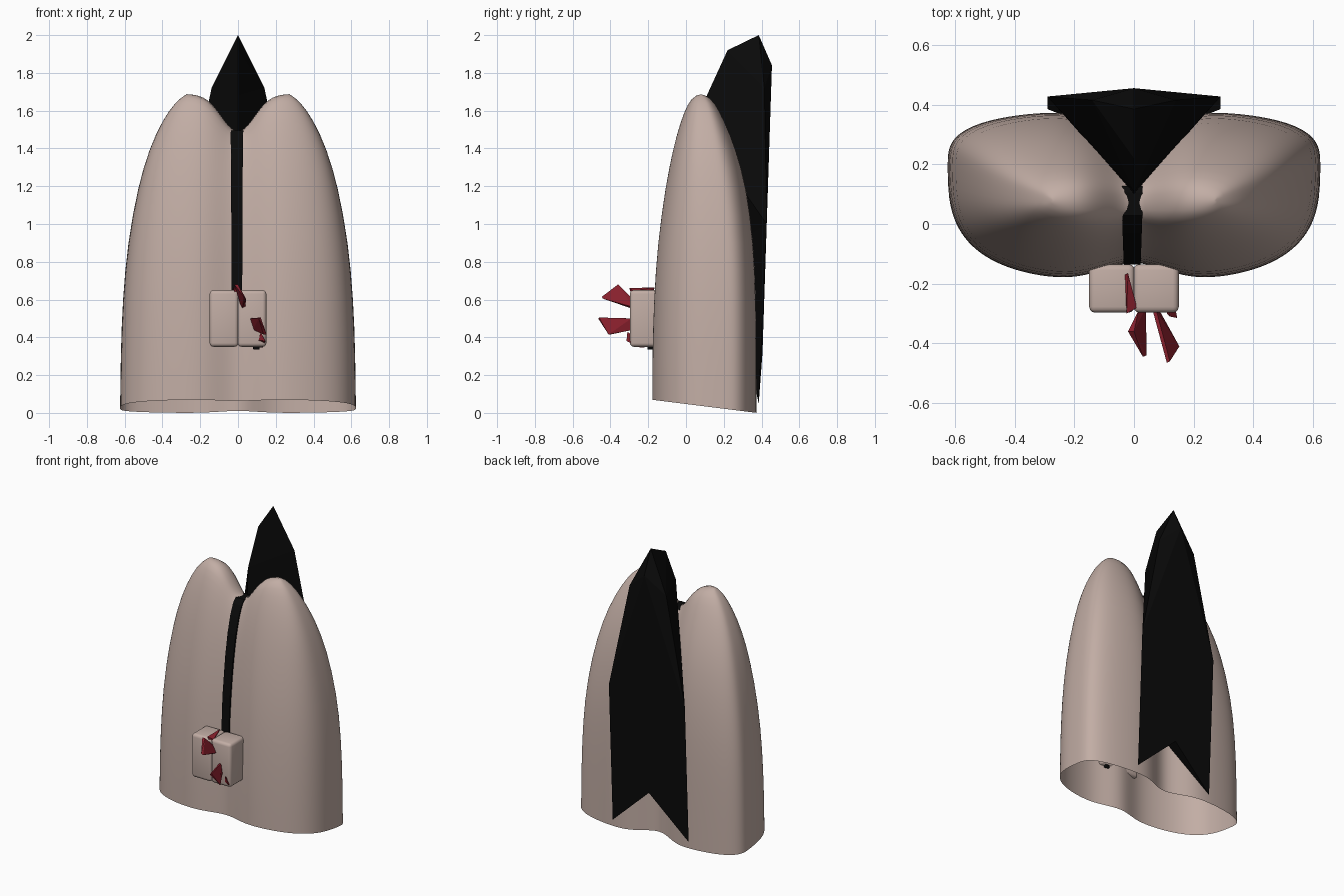
import bpy, bmesh, math
from mathutils import Vector

if "Cube" in bpy.data.objects:
    bpy.data.objects.remove(bpy.data.objects["Cube"], do_unlink=True)


def material(name, rgb):
    m = bpy.data.materials.new(name)
    m.use_nodes = True
    m.diffuse_color = (*rgb, 1)
    m.node_tree.nodes["Principled BSDF"].inputs["Base Color"].default_value = (*rgb, 1)
    return m


PALE = material("dusty beige", (0.54, 0.42, 0.375))
BLACK = material("black", (0.003, 0.003, 0.003))
RED = material("dark red", (0.26, 0.015, 0.027))


def add_object(name, bm, mat, smooth=False):
    bmesh.ops.recalc_face_normals(bm, faces=bm.faces)
    mesh = bpy.data.meshes.new(name)
    bm.to_mesh(mesh)
    bm.free()
    mesh.materials.append(mat)
    ob = bpy.data.objects.new(name, mesh)
    bpy.context.collection.objects.link(ob)
    for p in mesh.polygons:
        p.use_smooth = smooth
    return ob


def build(name, verts, faces, mat):
    bm = bmesh.new()
    vs = [bm.verts.new(v) for v in verts]
    for f in faces:
        bm.faces.new([vs[i] for i in f])
    return add_object(name, bm, mat)


def hull(name, points, mat):
    bm = bmesh.new()
    for p in points:
        bm.verts.new(p)
    bmesh.ops.convex_hull(bm, input=bm.verts)
    return add_object(name, bm, mat)


# Body levels: height, half width, front y, back y, y of the widest point
LEVELS = [
    (0.0, 0.625, -0.19, 0.38, 0.2),
    (0.3, 0.622, -0.19, 0.38, 0.2),
    (0.6, 0.612, -0.182, 0.378, 0.2),
    (0.9, 0.585, -0.162, 0.367, 0.19),
    (1.2, 0.53, -0.12, 0.33, 0.16),
    (1.4, 0.47, -0.08, 0.275, 0.13),
    (1.55, 0.40, -0.04, 0.215, 0.11),
    (1.65, 0.33, 0.0, 0.165, 0.09),
    (1.69, 0.27, 0.035, 0.12, 0.08),
]
TOP = LEVELS[-1][0]


def body_point(level, a):
    """Two-lobed section, pinched in the middle and sagging between the peaks."""
    z, half, front, back, mid = level
    c = math.cos(a)
    x = half * c
    bulge = max(0, 1 - abs(c) ** 3) ** (1 / 3)
    pinch = math.exp(-(x / 0.14) ** 2)
    if math.sin(a) < 0:
        y = mid - (mid - front) * bulge * (1 - 0.16 * pinch)
    else:
        y = mid + (back - mid) * bulge * (1 - 0.5 * pinch)
    z -= 0.2 * math.exp(-(x / 0.12) ** 2) * (z / TOP) ** 3
    if level is LEVELS[0]:
        z = 0.047 - 0.125 * y       # slanted open hem
    return Vector((x, y, max(z, 0)))


# Hollow body, open underneath, closed along the double crown
N = 72
bm = bmesh.new()
rings = [[bm.verts.new(body_point(l, 2 * math.pi * i / N)) for i in range(N)]
         for l in LEVELS]
for low, high in zip(rings, rings[1:]):
    for i in range(N):
        j = (i + 1) % N
        bm.faces.new((low[i], low[j], high[j], high[i]))
crown = rings[-1]
for i in range(N // 2):
    quad = [crown[i], crown[i + 1], crown[(N - i - 1) % N], crown[(N - i) % N]]
    bm.faces.new(list(dict.fromkeys(quad)))
body = add_object("body_shell", bm, PALE, smooth=True)
sub = body.modifiers.new("smooth_surface", 'SUBSURF')
sub.levels = sub.render_levels = 1

# Dark band running down the front groove from the valley
path = [body_point(l, -math.pi / 2) for l in LEVELS[2:]]
path.append(Vector((0, 0.12, path[-1].z)))
bm = bmesh.new()
sections = []
for i, p in enumerate(path):
    w = 0.028 + 0.008 * i / len(path)
    fwd = Vector((0, -0.014, 0.006 if i > 5 else 0))
    sections.append([bm.verts.new(p + fwd * k + Vector((s * w - 0.006, 0, 0)))
                     for s, k in ((-1, 1), (1, 1), (1, -0.5), (-1, -0.5))])
for a, b in zip(sections, sections[1:]):
    for i in range(4):
        j = (i + 1) % 4
        bm.faces.new((a[i], a[j], b[j], b[i]))
bm.faces.new(sections[0])
bm.faces.new(sections[-1])
add_object("front_band", bm, BLACK)

# Pointed back blade: arched rear panel with a keel filling the rear groove
centre = [(0, 0.385, 2.0), (0, 0.455, 1.84), (0, 0.405, 0.32),            # apex, ridge, notch
          (0, 0.22, 1.92), (0, 0.11, 1.68), (0, 0.1, 1.47),               # upper keel
          (0, 0.27, 0.9), (0, 0.32, 0.34)]                                # lower keel
side = [(0.14, 0.415, 1.72), (0.29, 0.427, 1.0), (0.29, 0.385, 0.05)]
verts = centre + side + [(-x, y, z) for x, y, z in side]
faces = []
for s in (8, 11):
    p, q, r = s, s + 1, s + 2
    faces += [(0, p, 1), (1, p, q), (1, q, r, 2), (0, 3, p), (3, 4, p),
              (4, 5, q, p), (5, 6, q), (6, 7, r, q), (7, 2, r)]
build("back_blade", verts, faces, BLACK)


# Pair of rounded blocks on the front
def rounded_box(name, lo, hi, radius, mat):
    bm = bmesh.new()
    bmesh.ops.create_cube(bm, size=1)
    for v in bm.verts:
        v.co = [l + (c + 0.5) * (h - l) for c, l, h in zip(v.co, lo, hi)]
    bmesh.ops.bevel(bm, geom=list(bm.edges), offset=radius, segments=3,
                    profile=0.5, affect='EDGES')
    return add_object(name, bm, mat, smooth=True)


rounded_box("right_block", (-0.15, -0.297, 0.35), (0.002, -0.135, 0.65), 0.02, PALE)
rounded_box("left_block", (-0.002, -0.297, 0.35), (0.15, -0.135, 0.65), 0.02, PALE)

# Red ribbon tails flaring out of the blocks
hull("upper_ribbon", [(0.02, -0.28, 0.55), (0.04, -0.28, 0.56), (0.015, -0.29, 0.61),
                      (0.03, -0.445, 0.615), (0.042, -0.44, 0.605),
                      (-0.02, -0.36, 0.68), (0, -0.36, 0.68)], RED)
hull("upper_ribbon_fold", [(-0.03, -0.17, 0.65), (-0.02, -0.165, 0.665), (-0.025, -0.3, 0.66),
                           (0, -0.28, 0.6), (0.01, -0.28, 0.645)], RED)
hull("lower_ribbon", [(0.06, -0.28, 0.5), (0.08, -0.28, 0.44), (0.075, -0.29, 0.5),
                      (0.11, -0.465, 0.5), (0.12, -0.46, 0.505),
                      (0.152, -0.41, 0.415), (0.135, -0.4, 0.415)], RED)
hull("lower_ribbon_fold", [(0.12, -0.31, 0.43), (0.145, -0.315, 0.38), (0.11, -0.3, 0.385),
                           (0.13, -0.24, 0.345), (0.1, -0.2, 0.35)], RED)

# Small dark knot beneath the blocks
rounded_box("knot", (0.08, -0.205, 0.335), (0.115, -0.14, 0.36), 0.006, BLACK)
